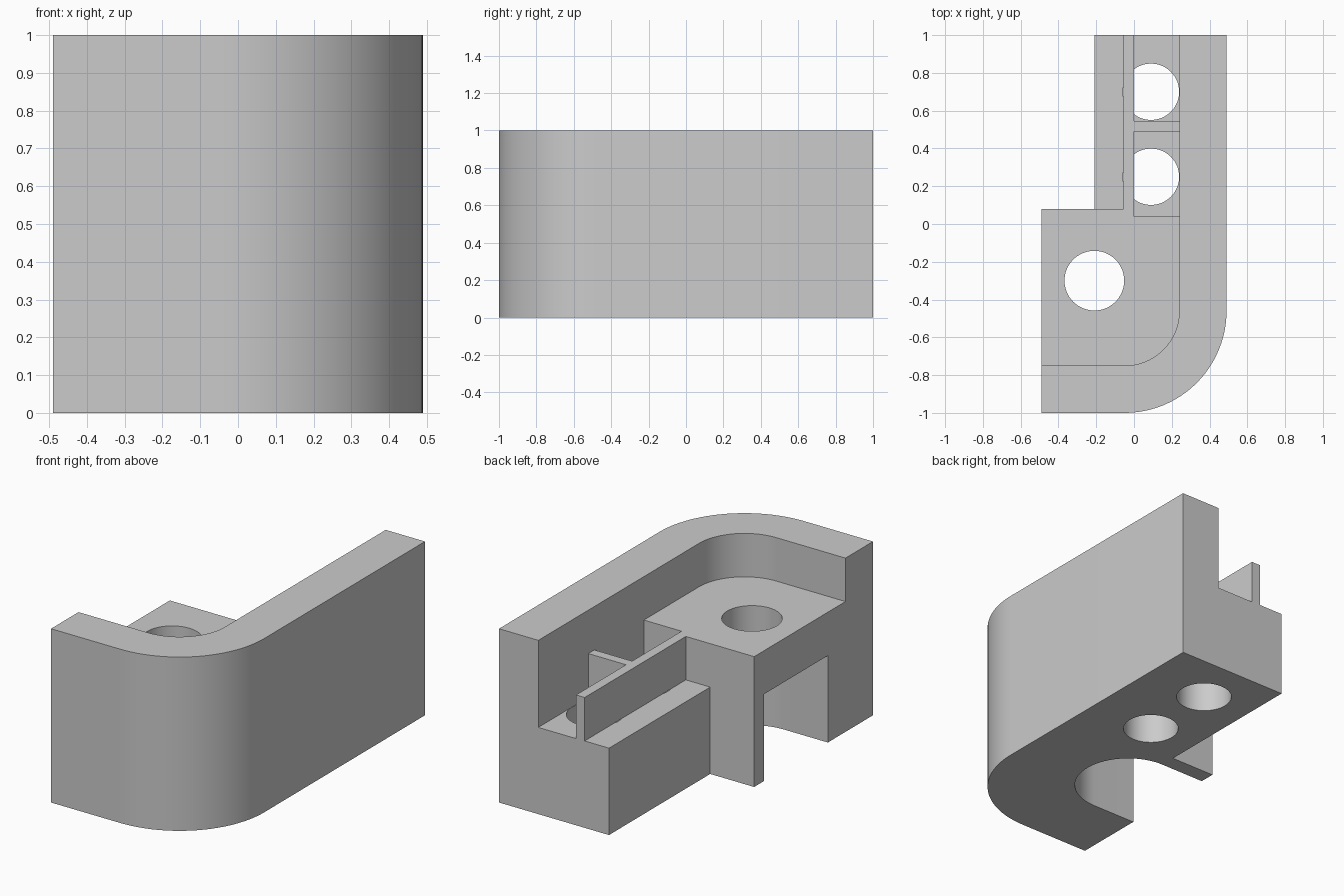
import bpy, bmesh
from math import sin, cos, pi

if "Cube" in bpy.data.objects:
    bpy.data.objects.remove(bpy.data.objects["Cube"])

grey = bpy.data.materials.new("plain grey")
grey.use_nodes = True
colour = (0.6, 0.6, 0.6, 1)
grey.diffuse_color = colour
grey.node_tree.nodes["Principled BSDF"].inputs["Base Color"].default_value = colour


def arc(cx, cy, r, start, end, steps=24):
    angles = [start + (end - start) * i / steps for i in range(steps + 1)]
    return [(cx + r * cos(a), cy + r * sin(a)) for a in angles]


def circle(cx, cy, r, steps=64):
    return arc(cx, cy, r, 0, 2 * pi, steps)[:-1]


def rect(x0, x1, y0, y1):
    return [(x0, y0), (x1, y0), (x1, y1), (x0, y1)]


def prism(name, outline, z0, z1):
    """Extrude a plan outline between two heights."""
    bm = bmesh.new()
    face = bm.faces.new([bm.verts.new((x, y, z0)) for x, y in outline])
    top = bmesh.ops.extrude_face_region(bm, geom=[face])["geom"]
    bmesh.ops.translate(bm, vec=(0, 0, z1 - z0),
                        verts=[v for v in top if isinstance(v, bmesh.types.BMVert)])
    bmesh.ops.recalc_face_normals(bm, faces=bm.faces)
    mesh = bpy.data.meshes.new(name)
    bm.to_mesh(mesh)
    bm.free()
    mesh.materials.append(grey)
    obj = bpy.data.objects.new(name, mesh)
    bpy.context.collection.objects.link(obj)
    return obj


def cut(obj, name, outline, z0, z1):
    """Subtract a prism and bake the result."""
    cutter = prism(name, outline, z0, z1)
    cutter.hide_render = True
    mod = obj.modifiers.new(name, 'BOOLEAN')
    mod.operation = 'DIFFERENCE'
    mod.solver = 'EXACT'
    mod.object = cutter
    graph = bpy.context.evaluated_depsgraph_get()
    baked = bpy.data.meshes.new_from_object(obj.evaluated_get(graph))
    obj.modifiers.clear()
    obj.data = baked
    bpy.data.objects.remove(cutter)


# Full-height body with one large rounded corner
body = prism("bracket_body",
             [(-0.49, -1)] + arc(-0.05, -0.46, 0.54, -pi / 2, 0)
             + [(0.49, 1), (-0.21, 1), (-0.21, 0.08), (-0.49, 0.08)], 0, 1)

# Lowered platform inside the curved wall
cut(body, "platform_cut",
    [(-0.7, -0.75)] + arc(-0.05, -0.46, 0.29, -pi / 2, 0) + [(0.24, 1.2), (-0.7, 1.2)],
    0.75, 1.2)

# Outer ledge beside the long rib
cut(body, "ledge_cut", rect(-0.4, -0.055, 0.08, 1.2), 0.5, 1.1)

# Two pockets divided by a cross rib
for y0, y1 in ((0.04, 0.49), (0.545, 1.2)):
    cut(body, "pocket_cut", rect(0, 0.24, y0, y1), 0.499, 1.1)

# Round holes up into the pockets
for y in (0.25, 0.7):
    cut(body, "pocket_hole", circle(0.09, y, 0.149), -0.1, 0.5)

# Open slot under the platform, and the hole above it
cut(body, "slot_cut",
    arc(-0.21, -0.3, 0.29, -pi / 2, pi / 2, 40) + [(-0.7, -0.01), (-0.7, -0.59)],
    -0.1, 0.5)
cut(body, "platform_hole", circle(-0.21, -0.3, 0.158), 0.4, 0.9)

# Smooth curves, sharp edges
bpy.ops.object.select_all(action='DESELECT')
body.select_set(True)
bpy.context.view_layer.objects.active = body
bpy.ops.object.shade_smooth_by_angle(angle=pi / 6)
